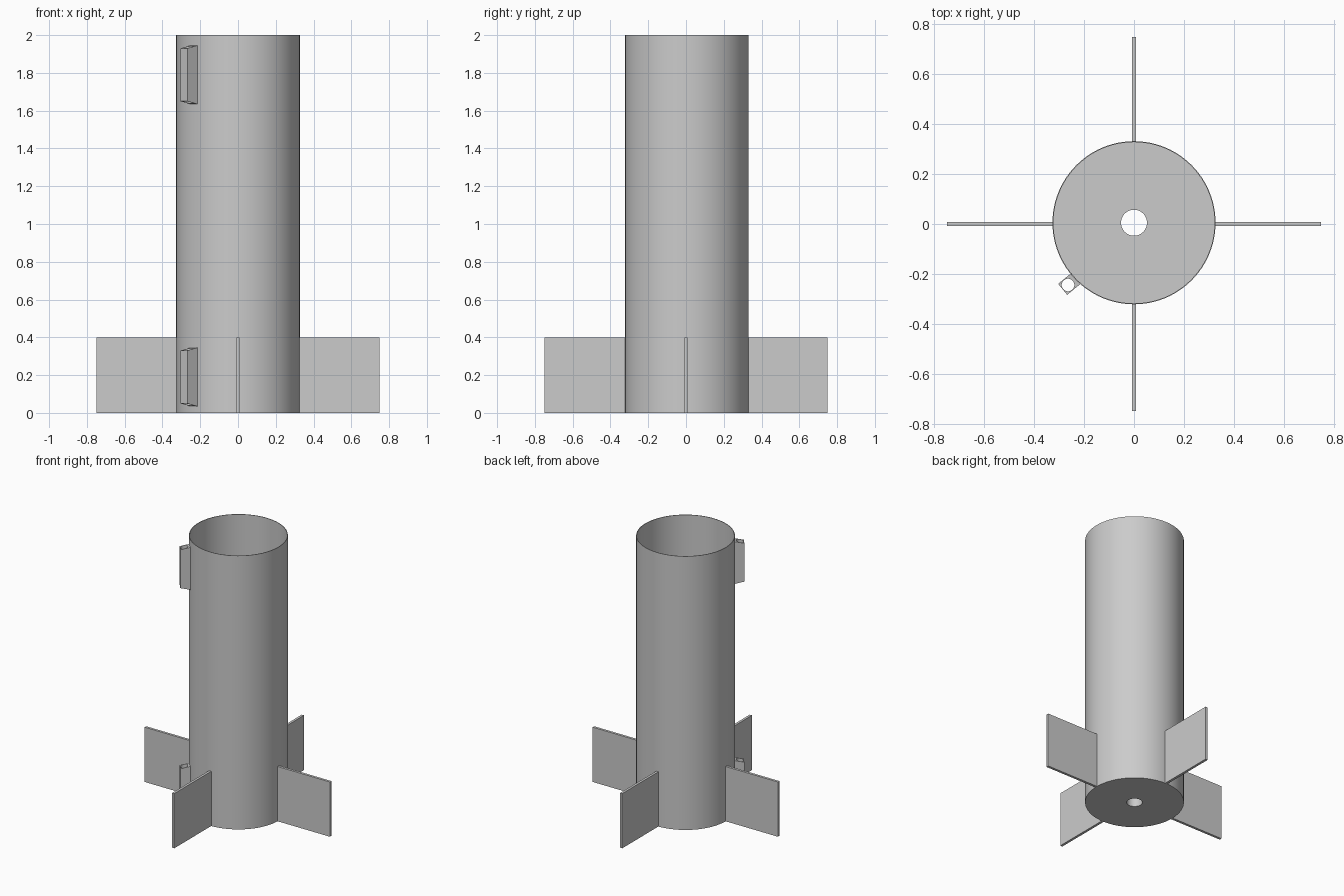
import bpy, bmesh, math
from mathutils import Vector

cube = bpy.data.objects.get("Cube")
if cube:
    bpy.data.objects.remove(cube, do_unlink=True)

grey = bpy.data.materials.new("plain_grey")
grey.use_nodes = True
grey.diffuse_color = (0.6, 0.6, 0.6, 1)
grey.node_tree.nodes["Principled BSDF"].inputs["Base Color"].default_value = (0.6, 0.6, 0.6, 1)


def finish(name, bm):
    """Turn a bmesh into a named grey object and make it active."""
    bmesh.ops.recalc_face_normals(bm, faces=bm.faces)
    mesh = bpy.data.meshes.new(name)
    bm.to_mesh(mesh)
    bm.free()
    mesh.materials.append(grey)
    obj = bpy.data.objects.new(name, mesh)
    bpy.context.collection.objects.link(obj)
    bpy.ops.object.select_all(action='DESELECT')
    obj.select_set(True)
    bpy.context.view_layer.objects.active = obj
    return obj


def smooth():
    bpy.ops.object.shade_smooth_by_angle(angle=math.radians(30))


def lathe(name, profile, steps):
    """Spin a closed (radius, z) profile around the z axis."""
    bm = bmesh.new()
    verts = [bm.verts.new((r, 0, z)) for r, z in profile]
    edges = [bm.edges.new((verts[i - 1], verts[i])) for i in range(len(verts))]
    bmesh.ops.spin(bm, geom=verts + edges, cent=(0, 0, 0), axis=(0, 0, 1),
                   angle=math.tau, steps=steps, use_merge=True)
    bmesh.ops.remove_doubles(bm, verts=bm.verts, dist=0.0001)
    obj = finish(name, bm)
    smooth()
    return obj


# Body: thin tube, open at the top, with a bored base
R, WALL, BORE, BASE = 0.327, 0.004, 0.052, 0.4
body = lathe("body_tube", [(BORE, 0), (R, 0), (R, 2), (R - WALL, 2),
                           (R - WALL, BASE), (BORE, BASE)], 96)
body.location.y = 0.005

# Four flat fins, joined to the tube wall
fin_names = ["left_fin", "back_fin", "right_fin", "front_fin"]
for i, name in enumerate(fin_names):
    inner, outer = 0.324, 0.749
    if name == "back_fin":
        inner += 0.005
    elif name == "front_fin":
        inner -= 0.005
    bm = bmesh.new()
    bmesh.ops.create_cube(bm, size=1)
    bmesh.ops.scale(bm, vec=(outer - inner, 0.018, 0.4), verts=bm.verts)
    bmesh.ops.translate(bm, vec=((inner + outer) / 2, 0, 0.2), verts=bm.verts)
    fin = finish(name, bm)
    fin.rotation_euler.z = i * math.pi / 2


# Guide lugs: square sleeves with sloped ends and a round bore
def guide_lug(name, z):
    half = 0.0285
    side = [(0, 0.015), (0, 0.295), (-0.068, 0.31), (-0.068, 0)]
    bm = bmesh.new()
    face = bm.faces.new([bm.verts.new((x, -half, h)) for x, h in side])
    new = bmesh.ops.extrude_face_region(bm, geom=[face])["geom"]
    bmesh.ops.translate(bm, vec=(0, 2 * half, 0),
                        verts=[v for v in new if isinstance(v, bmesh.types.BMVert)])
    lug = finish(name, bm)

    bm = bmesh.new()
    bmesh.ops.create_cone(bm, cap_ends=True, segments=32, radius1=0.0255,
                          radius2=0.0255, depth=1)
    bmesh.ops.translate(bm, vec=(-0.0275, 0, 0.15), verts=bm.verts)
    cutter = finish("lug_cutter", bm)
    cutter.hide_render = True

    bpy.ops.object.select_all(action='DESELECT')
    lug.select_set(True)
    bpy.context.view_layer.objects.active = lug
    cut = lug.modifiers.new("bore", 'BOOLEAN')
    cut.operation, cut.solver, cut.object = 'DIFFERENCE', 'EXACT', cutter
    bpy.ops.object.modifier_apply(modifier=cut.name)
    bpy.data.objects.remove(cutter, do_unlink=True)
    smooth()
    lug.location = Vector((-0.286, -0.262, z))
    lug.rotation_euler.z = math.atan2(-0.63, -0.77)


guide_lug("lower_guide_lug", 0.035)
guide_lug("upper_guide_lug", 1.635)
